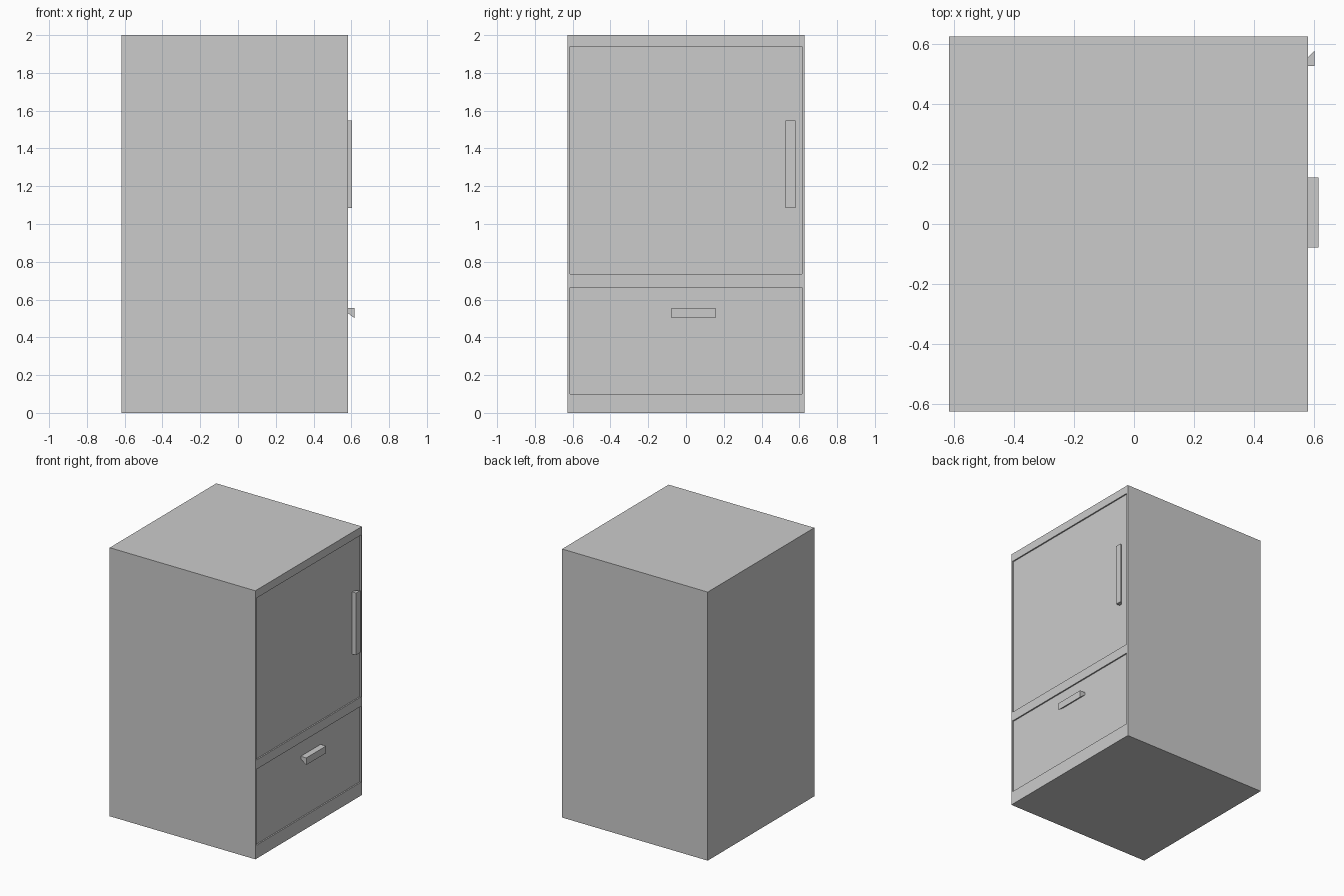
import bpy, bmesh
from mathutils import Vector

if "Cube" in bpy.data.objects:
    bpy.data.objects.remove(bpy.data.objects["Cube"])

FRONT = 0.582   # x of the door side
RECESS = 0.572  # x of the sunken door panels


def finish(name, bm):
    bmesh.ops.recalc_face_normals(bm, faces=bm.faces)
    mesh = bpy.data.meshes.new(name)
    bm.to_mesh(mesh)
    bm.free()
    ob = bpy.data.objects.new(name, mesh)
    bpy.context.collection.objects.link(ob)
    return ob


def box(name, lo, hi):
    bm = bmesh.new()
    bmesh.ops.create_cube(bm, size=1)
    lo, hi = Vector(lo), Vector(hi)
    bmesh.ops.scale(bm, vec=hi - lo, verts=bm.verts)
    bmesh.ops.translate(bm, vec=(lo + hi) / 2, verts=bm.verts)
    return finish(name, bm)


def extrude(name, points, vec):
    bm = bmesh.new()
    face = bm.faces.new([bm.verts.new(p) for p in points])
    new = bmesh.ops.extrude_face_region(bm, geom=[face], use_keep_orig=True)["geom"]
    bmesh.ops.translate(bm, vec=vec, verts=[v for v in new if isinstance(v, bmesh.types.BMVert)])
    return finish(name, bm)


# cabinet with the two doors sunk slightly into the front
cabinet = box("cabinet", (-0.618, -0.627, 0), (FRONT, 0.627, 2))
for name, z0, z1 in (("upper_door", 0.735, 1.94), ("lower_drawer", 0.1, 0.665)):
    cutter = box(name + "_cutter", (RECESS, -0.614, z0), (FRONT + 0.1, 0.614, z1))
    cutter.hide_render = True
    cutter.hide_viewport = True
    cutter.display_type = 'WIRE'
    mod = cabinet.modifiers.new(name + "_recess", 'BOOLEAN')
    mod.operation = 'DIFFERENCE'
    mod.solver = 'EXACT'
    mod.object = cutter

# upright door handle, with a slanted finger grip on one side
extrude("door_handle",
        [(RECESS, 0.527, 1.085), (0.603, 0.527, 1.085), (0.603, 0.579, 1.085), (RECESS, 0.548, 1.085)],
        (0, 0, 0.463))

# level drawer handle, with a slanted finger grip underneath
extrude("drawer_handle",
        [(RECESS, -0.078, 0.555), (0.617, -0.078, 0.555), (0.617, -0.078, 0.502), (RECESS, -0.078, 0.535)],
        (0, 0.233, 0))
